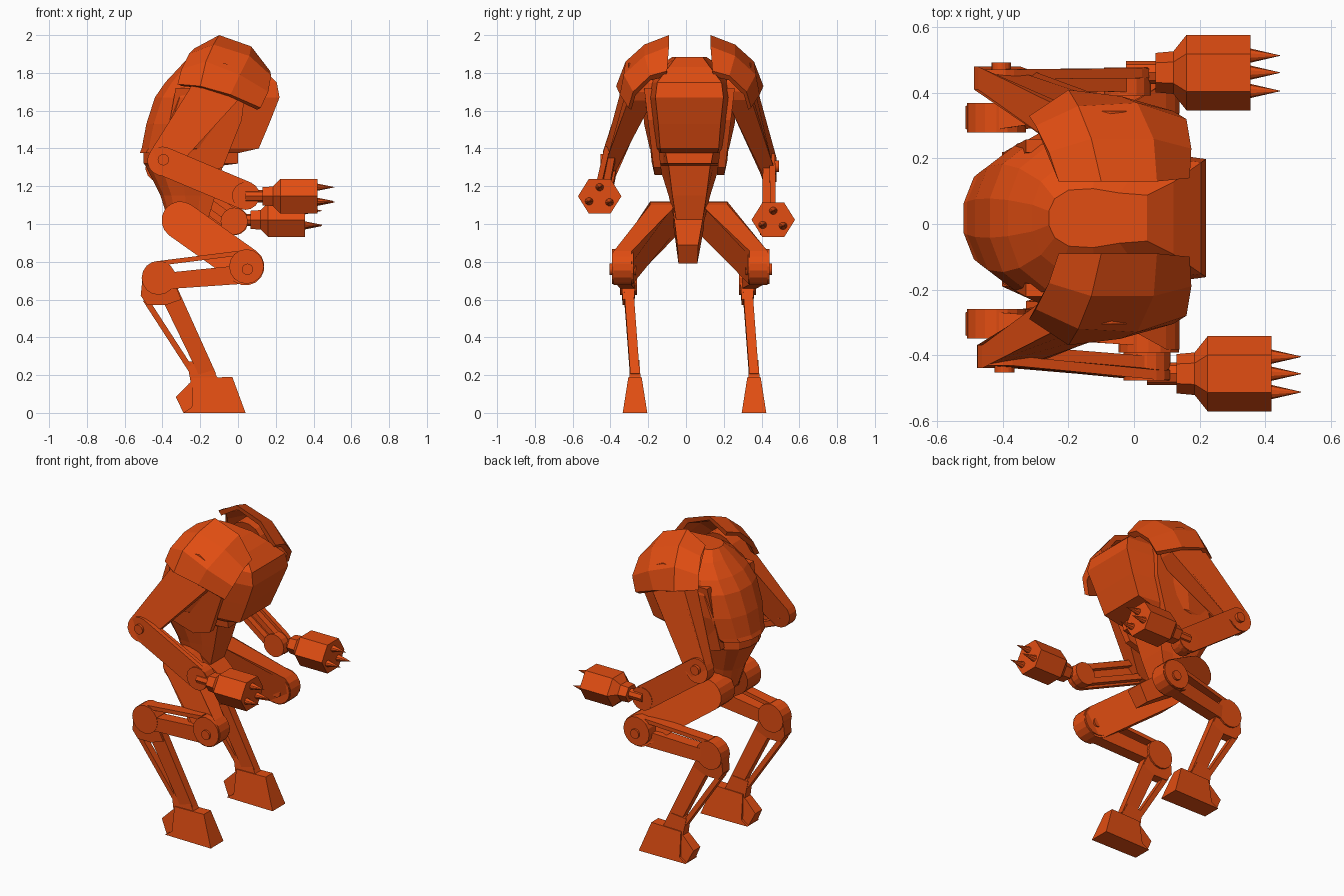
import bpy, math

if "Cube" in bpy.data.objects:
    bpy.data.objects.remove(bpy.data.objects["Cube"])

paint = bpy.data.materials.new("orange_paint")
paint.diffuse_color = (0.76, 0.075, 0.006, 1)
paint.use_nodes = True
paint.node_tree.nodes["Principled BSDF"].inputs["Base Color"].default_value = paint.diffuse_color


def loft(name, rings):
    """Skin closed rings of equal length and cap both ends."""
    n = len(rings[0])
    verts = [p for r in rings for p in r]
    faces = [(k * n + i, k * n + (i + 1) % n, (k + 1) * n + (i + 1) % n, (k + 1) * n + i)
             for k in range(len(rings) - 1) for i in range(n)]
    faces += [tuple(reversed(range(n))), tuple(range(len(verts) - n, len(verts)))]
    me = bpy.data.meshes.new(name)
    me.from_pydata(verts, [], faces)
    me.materials.append(paint)
    ob = bpy.data.objects.new(name, me)
    bpy.context.collection.objects.link(ob)
    bpy.context.view_layer.objects.active = ob
    ob.select_set(True)
    bpy.ops.object.mode_set(mode='EDIT')
    bpy.ops.mesh.select_all(action='SELECT')
    bpy.ops.mesh.normals_make_consistent(inside=False)
    bpy.ops.object.mode_set(mode='OBJECT')
    ob.select_set(False)
    return ob


def slab(name, pts):
    """Plate from side profile points (x, y, z, thickness in y)."""
    return loft(name, [[(x, y + s * t / 2, z) for x, y, z, t in pts] for s in (-1, 1)])


def link(name, a, ra, b, rb, ta, tb, seg=8):
    """Limb with round ends, a to b."""
    ang = math.atan2(b[2] - a[2], b[0] - a[0])
    pts = []
    for c, r, t, start in ((a, ra, ta, ang + math.pi / 2), (b, rb, tb, ang - math.pi / 2)):
        for i in range(seg + 1):
            q = start + math.pi * i / seg
            pts.append((c[0] + r * math.cos(q), c[1], c[2] + r * math.sin(q), t))
    return slab(name, pts)


def rail(name, a, b, wa, wb, t):
    """Straight bar with square ends, a to b."""
    d = math.hypot(b[0] - a[0], b[2] - a[2])
    nx, nz = -(b[2] - a[2]) / d, (b[0] - a[0]) / d
    pts = [(p[0] + s * w * nx / 2, p[1], p[2] + s * w * nz / 2, t)
           for p, w, s in ((a, wa, 1), (b, wb, 1), (b, wb, -1), (a, wa, -1))]
    return slab(name, pts)


def disc(name, c, r, t, n=16):
    pts = [(c[0] + r * math.cos(2 * math.pi * i / n), c[1],
            c[2] + r * math.sin(2 * math.pi * i / n), t) for i in range(n)]
    return slab(name, pts)


def tube(name, y, z, stations, n):
    """Regular prism along x through (x, radius) stations."""
    return loft(name, [[(x, y + r * math.cos(2 * math.pi * i / n),
                         z + 0.92 * r * math.sin(2 * math.pi * i / n)) for i in range(n)]
                       for x, r in stations])


def body_ring(z, xb, xf, hw, fw, oy=0.018):
    d = xf - xb
    half = [(xf, fw), (xb + d * 0.72, fw * 0.45 + hw * 0.5), (xb + d * 0.45, hw),
            (xb + d * 0.2, hw * 0.95), (xb + d * 0.06, hw * 0.66), (xb, hw * 0.24)]
    return [(x, oy + y, z) for x, y in half] + [(x, oy - y, z) for x, y in reversed(half)]


# torso shell with flat sloping chest
loft("torso", [body_ring(*r) for r in (
    (1.375, -0.52, 0.0, 0.19, 0.15), (1.40, -0.51, 0.11, 0.21, 0.155),
    (1.53, -0.485, 0.165, 0.24, 0.165), (1.67, -0.44, 0.22, 0.25, 0.18),
    (1.75, -0.385, 0.205, 0.23, 0.17), (1.83, -0.31, 0.12, 0.17, 0.11),
    (1.885, -0.26, 0.04, 0.09, 0.07))])
# waist and pelvis
loft("waist", [body_ring(*r) for r in (
    (1.02, -0.37, -0.16, 0.08, 0.07), (1.15, -0.41, -0.12, 0.11, 0.09),
    (1.31, -0.49, -0.08, 0.16, 0.11), (1.32, -0.50, 0.0, 0.17, 0.115),
    (1.40, -0.50, 0.0, 0.17, 0.13))])
slab("pelvis", [(-0.36, 0.015, 1.08, 0.17), (-0.24, 0.015, 1.09, 0.17),
                (0.01, 0.01, 0.89, 0.11), (-0.05, 0.01, 0.79, 0.1), (-0.33, 0.015, 0.98, 0.16)])

# per side: elbow, wrist, hand start x, hand centre y/z, knee, hock and foot y
sides = {
    "right": dict(s=-1, elbow=(-0.40, -0.405, 1.335), wrist=(0.04, -0.44, 1.15), hx=0.11,
                  hand=(-0.457, 1.147), hip=-0.12, knee=-0.335, hock=-0.305, foot=-0.27),
    "left": dict(s=1, elbow=(-0.41, 0.445, 1.30), wrist=(-0.02, 0.44, 1.015), hx=0.045,
                 hand=(0.462, 1.022), hip=0.15, knee=0.385, hock=0.325, foot=0.36)}

for side, d in sides.items():
    s, e, w = d["s"], d["elbow"], d["wrist"]

    # side edge of the back shell
    slab(side + "_shell_edge", [(x, 0.018 + s * y, z, 0.04) for x, y, z in (
        (-0.40, 0.18, 1.33), (-0.2, 0.165, 1.26), (-0.08, 0.17, 1.30),
        (0.02, 0.20, 1.55), (0.04, 0.22, 1.72), (-0.33, 0.22, 1.72))])

    # shoulder pad: four curved sections, rear to front
    rings = []
    for sec in (((-0.23, 0.11, 1.93), (-0.26, 0.20, 1.90), (-0.30, 0.28, 1.82), (-0.32, 0.31, 1.74)),
                ((-0.10, 0.11, 2.0), (-0.13, 0.24, 1.95), (-0.17, 0.34, 1.86), (-0.20, 0.39, 1.73)),
                ((0.07, 0.11, 1.94), (0.06, 0.24, 1.89), (0.01, 0.35, 1.79), (-0.04, 0.37, 1.685)),
                ((0.17, 0.12, 1.81), (0.175, 0.21, 1.785), (0.16, 0.30, 1.70), (0.12, 0.325, 1.615))):
        inner = [(x * 0.9 - 0.008, y * 0.9 + 0.017, z - 0.03 + 0.02 * i / 3)
                 for i, (x, y, z) in enumerate(sec)]
        rings.append([(x, 0.02 + s * y, z) for x, y, z in list(sec) + inner[::-1]])
    loft(side + "_shoulder_pad", rings)

    # upper arm and elbow
    link(side + "_upper_arm", (-0.10, 0.02 + s * 0.26, 1.73), 0.125, e, 0.08, 0.13, 0.07)
    disc(side + "_elbow_pin", (e[0] + 0.005, e[1], e[2] + 0.005), 0.03, 0.095)

    # forearm: solid outer plate, two inner rails
    out = lambda p, k: (p[0], p[1] + s * k, p[2])
    link(side + "_forearm_plate", out(e, 0.012), 0.075, out(w, 0.02), 0.075, 0.03, 0.03)
    for k in (0.048, -0.048):
        rail(side + "_forearm_rail", (e[0], e[1] - s * 0.012, e[2] + k),
             (w[0], w[1] - s * 0.012, w[2] + k), 0.035, 0.035, 0.05)
    disc(side + "_wrist", (w[0], w[1] - s * 0.005, w[2]), 0.072, 0.085)

    # hexagonal hand with three spikes
    hy, hz, hx = d["hand"][0], d["hand"][1], d["hx"]
    tube(side + "_wrist_stem", hy, hz, [(hx - 0.07, 0.035), (hx + 0.03, 0.035)], 8)
    tube(side + "_hand", hy, hz, [(hx + 0.02, 0.06), (hx + 0.075, 0.065),
                                  (hx + 0.115, 0.115), (hx + 0.31, 0.115)], 6)
    for dy, dz in ((0.0, 0.048), (-0.056, -0.027), (0.052, -0.032)):
        tube(side + "_spike", hy + dy, hz + dz, [(hx + 0.30, 0.024), (hx + 0.40, 0.001)], 10)

    # thigh and knee
    ky, ay, fy = d["knee"], d["hock"], d["foot"]
    link(side + "_thigh", (-0.305, d["hip"], 1.02), 0.1, (0.04, ky, 0.775), 0.1, 0.14, 0.095)
    disc(side + "_knee", (0.045, ky, 0.775), 0.092, 0.115)
    disc(side + "_knee_pin", (0.05, ky, 0.76), 0.03, 0.14)

    # upper shin: thick lower bar, thin upper bar, open slot
    rail(side + "_upper_shin_bar", (-0.42, ay, 0.695), (0.05, ky, 0.735), 0.085, 0.1, 0.075)
    rail(side + "_upper_shin_strut", (-0.41, ay, 0.793), (0.0, ky, 0.845), 0.025, 0.025, 0.07)
    disc(side + "_hock", (-0.42, ay, 0.715), 0.09, 0.09)

    # lower shin: front bar, thin rear strut, open slot
    slab(side + "_hock_plate", [(-0.505, ay, 0.72, 0.075), (-0.34, ay, 0.70, 0.075),
                                (-0.30, ay, 0.60, 0.06), (-0.385, ay, 0.57, 0.06),
                                (-0.48, ay, 0.57, 0.06), (-0.515, ay, 0.62, 0.07)])
    rail(side + "_lower_shin_bar", (-0.375, ay, 0.66), (-0.155, fy, 0.19), 0.1, 0.085, 0.05)
    rail(side + "_lower_shin_strut", (-0.49, ay, 0.60), (-0.25, fy, 0.23), 0.03, 0.03, 0.045)
    slab(side + "_ankle", [(-0.27, fy, 0.27, 0.045), (-0.16, fy, 0.28, 0.045),
                           (-0.105, fy, 0.18, 0.06), (-0.25, fy, 0.16, 0.06)])

    # wedge foot and heel
    slab(side + "_foot", [(-0.29, fy, 0.0, 0.12), (0.04, fy, 0.0, 0.13),
                          (-0.03, fy, 0.19, 0.07), (-0.24, fy, 0.185, 0.07),
                          (-0.245, fy, 0.03, 0.11)])
    slab(side + "_heel", [(-0.29, fy, 0.003, 0.09), (-0.23, fy, 0.003, 0.09),
                          (-0.23, fy, 0.175, 0.06), (-0.26, fy, 0.155, 0.06),
                          (-0.33, fy, 0.085, 0.07)])
